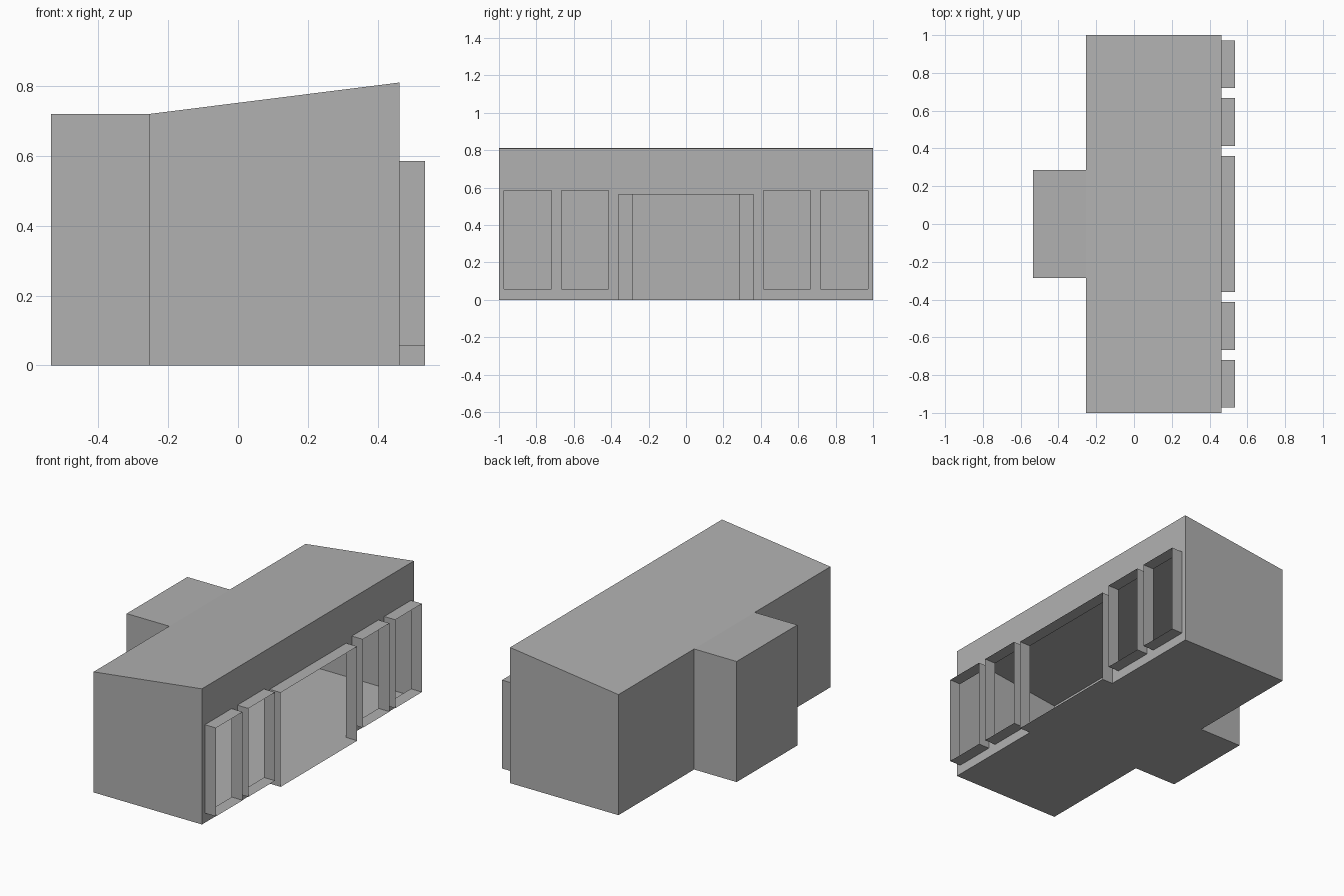
import bpy

if "Cube" in bpy.data.objects:
    bpy.data.objects.remove(bpy.data.objects["Cube"])

X_TAIL, X_BACK, X_WALL, X_FRONT = -0.535, -0.254, 0.462, 0.535
Z_LOW, Z_HIGH = 0.72, 0.81
HALF, TAIL = 1.0, 0.286

# Mid grey finish for the whole building
grey = bpy.data.materials.new("mid_grey")
grey.diffuse_color = (0.44, 0.44, 0.44, 1)
grey.use_nodes = True
grey.node_tree.nodes["Principled BSDF"].inputs["Base Color"].default_value = grey.diffuse_color


def make(name, quads):
    """One mesh object from a list of faces, each a list of corner points."""
    index, faces = {}, []
    for q in quads:
        faces.append([index.setdefault(tuple(round(c, 4) for c in p), len(index)) for p in q])
    mesh = bpy.data.meshes.new(name)
    mesh.from_pydata(list(index), [], faces)
    mesh.update()
    mesh.materials.append(grey)
    obj = bpy.data.objects.new(name, mesh)
    bpy.context.collection.objects.link(obj)
    return obj


# Openings as (y0, y1, z0, z1): the wide doorway and mirrored window pairs
doorway = (-0.361, 0.361, 0.0, 0.563)
windows = []
for a, b in ((0.414, 0.666), (0.72, 0.972)):
    windows += [(a, b, 0.057, 0.585), (-b, -a, 0.057, 0.585)]
openings = [doorway] + windows

# Hollow shell: T-shaped footprint (counter-clockwise), open on the front wall
outline = [(X_WALL, HALF), (X_BACK, HALF), (X_BACK, TAIL), (X_TAIL, TAIL),
           (X_TAIL, -TAIL), (X_BACK, -TAIL), (X_BACK, -HALF), (X_WALL, -HALF)]


def roof(p):
    return (*p, Z_HIGH if p[0] == X_WALL else Z_LOW)


shell = [[(*p, 0), (*q, 0), roof(q), roof(p)] for p, q in zip(outline, outline[1:])]
shell.append([(*p, 0) for p in reversed(outline)])
shell.append([roof(outline[i]) for i in (0, 1, 2, 5, 6, 7)])
shell.append([roof(outline[i]) for i in (2, 3, 4, 5)])
make("building_shell", shell)

# Front wall: panel cells, leaving the openings free
ys = sorted({-HALF, HALF} | {v for o in openings for v in o[:2]})
zs = sorted({0.0, Z_HIGH} | {v for o in openings for v in o[2:]})
wall = []
for y0, y1 in zip(ys, ys[1:]):
    for z0, z1 in zip(zs, zs[1:]):
        cy, cz = (y0 + y1) / 2, (z0 + z1) / 2
        if not any(a < cy < b and c < cz < d for a, b, c, d in openings):
            wall.append([(X_WALL, y0, z0), (X_WALL, y1, z0), (X_WALL, y1, z1), (X_WALL, y0, z1)])
make("front_wall", wall)


# Thin open surrounds projecting from each opening
def surround(name, y0, y1, z0, z1):
    ring = [(y0, z0), (y1, z0), (y1, z1), (y0, z1)]
    make(name, [[(X_WALL, *p), (X_FRONT, *p), (X_FRONT, *q), (X_WALL, *q)][::-1]
                for p, q in zip(ring, ring[1:] + ring[:1])])


surround("doorway_surround", *doorway)
for i, w in enumerate(windows):
    surround(f"window_surround_{i + 1}", *w)
